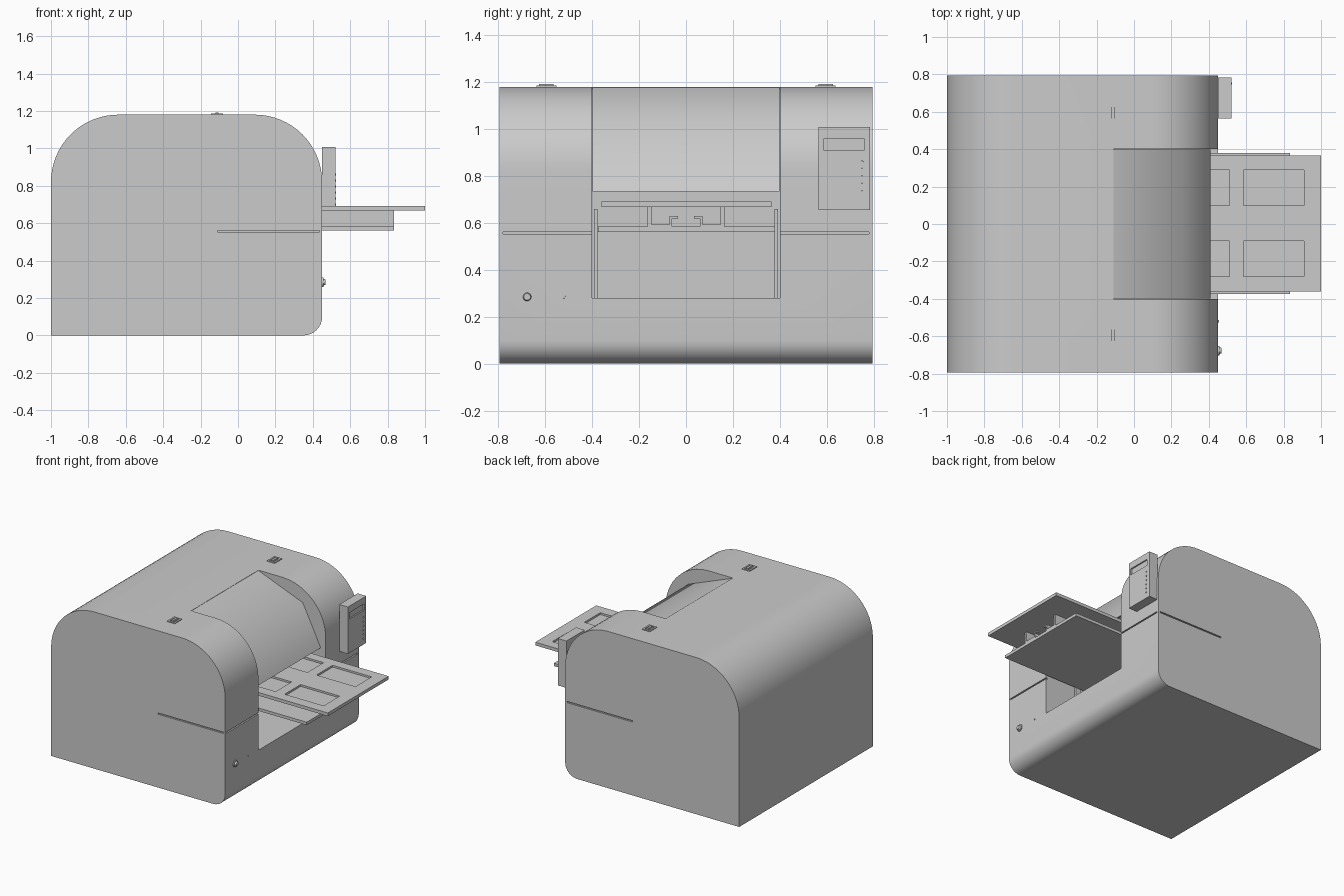
import bpy, bmesh, math
from mathutils import Matrix, Vector

if "Cube" in bpy.data.objects:
    bpy.data.objects.remove(bpy.data.objects["Cube"])


def finish(name, bm, angle=30):
    bmesh.ops.recalc_face_normals(bm, faces=bm.faces)
    me = bpy.data.meshes.new(name)
    bm.to_mesh(me)
    bm.free()
    ob = bpy.data.objects.new(name, me)
    bpy.context.collection.objects.link(ob)
    me.shade_smooth()
    me.set_sharp_from_angle(angle=math.radians(angle))
    return ob


def add_box(bm, x, y, z):
    lo, hi = Vector((x[0], y[0], z[0])), Vector((x[1], y[1], z[1]))
    m = Matrix.Translation((lo + hi) / 2) @ Matrix.Diagonal((*(hi - lo), 1))
    bmesh.ops.create_cube(bm, size=1, matrix=m)


def boxes(name, *dims):
    bm = bmesh.new()
    for d in dims:
        add_box(bm, *d)
    return finish(name, bm)


def extrude_y(name, profile, y0, y1):
    bm = bmesh.new()
    f = bm.faces.new([bm.verts.new((x, y0, z)) for x, z in profile])
    r = bmesh.ops.extrude_face_region(bm, geom=[f])
    bmesh.ops.translate(bm, vec=(0, y1 - y0, 0),
                        verts=[v for v in r["geom"] if isinstance(v, bmesh.types.BMVert)])
    return finish(name, bm)


def peg(name, x0, x1, y, z, r0, r1, n=20):
    bm = bmesh.new()
    m = Matrix.Translation(((x0 + x1) / 2, y, z)) @ Matrix.Rotation(math.pi / 2, 4, 'Y')
    bmesh.ops.create_cone(bm, cap_ends=True, segments=n, radius1=r0, radius2=r1,
                          depth=x1 - x0, matrix=m)
    return finish(name, bm)


def carve(ob, *cutters):
    for c in cutters:
        m = ob.modifiers.new("cut", 'BOOLEAN')
        m.operation, m.object, m.solver = 'DIFFERENCE', c, 'EXACT'
        c.hide_render = True
    dg = bpy.context.evaluated_depsgraph_get()
    me = bpy.data.meshes.new_from_object(ob.evaluated_get(dg))
    ob.modifiers.clear()
    ob.data = me
    me.set_sharp_from_angle(angle=math.radians(30))
    for c in cutters:
        bpy.data.objects.remove(c)


def arc(cx, cz, r, a0, a1, n=16):
    return [(cx + r * math.cos(math.radians(a0 + (a1 - a0) * i / n)),
             cz + r * math.sin(math.radians(a0 + (a1 - a0) * i / n))) for i in range(n + 1)]


# Housing with rounded top, open front bay and lid seam
profile = [(-1, 0)] + arc(0.35, 0.1, 0.1, -90, 0, 8) \
    + arc(0.09, 0.82, 0.36, 0, 90) + arc(-0.64, 0.82, 0.36, 90, 180)
body = extrude_y("housing", profile, -0.795, 0.795)
carve(body,
      boxes("bay_cutter", ((-0.11, 0.6), (-0.4, 0.4), (0.28, 1.4))),
      *[boxes("seam_cutter", ((-0.11, 0.435), sorted((s * 0.785, s * 0.9)), (0.552, 0.562)))
        for s in (-1, 1)],
      *[boxes("seam_cutter", ((0.438, 0.6), sorted((s * 0.39, s * 0.78)), (0.552, 0.562)))
        for s in (-1, 1)])

# Window sheet closing the upper part of the bay
outer = [(-0.11, 1.178), (0.26, 1.035), (0.41, 0.735)]
inner = [(0.40, 0.735), (0.252, 1.028), (-0.11, 1.168)]
pane = extrude_y("window", outer + inner, -0.399, 0.399)
pane.data.set_sharp_from_angle(angle=math.radians(60))

# Upper tray with four shallow pockets
upper = boxes("upper_tray", ((0.1, 1.0), (-0.36, 0.365), (0.668, 0.692)))
carve(upper, *[boxes("pocket_cutter", ((x, x + 0.325), y, (0.678, 0.75)))
               for x in (0.185, 0.585) for y in ((-0.28, -0.09), (0.098, 0.29))])

# Lower tray with guide rails that carry the upper tray
boxes("lower_tray", ((0.1, 0.835), (-0.375, 0.38), (0.562, 0.584)))
for s, side in ((-1, "left"), (1, "right")):
    boxes(side + "_guide",
          ((0.1, 0.835), sorted((s * 0.147, s * 0.163)), (0.584, 0.668)),
          ((0.1, 0.835), sorted((s * 0.07, s * 0.147)), (0.584, 0.594)),
          ((0.1, 0.835), sorted((s * 0.06, s * 0.07)), (0.584, 0.63)),
          ((0.1, 0.835), sorted((s * 0.035, s * 0.06)), (0.62, 0.63)))
    # Upright rails on the bay walls
    boxes(side + "_upright", ((0.16, 0.2), sorted((s * 0.378, s * 0.392)), (0.28, 0.66)))
    # Raised catches on the top
    y0, y1 = sorted((s * 0.552, s * 0.638))
    catch = boxes("top_catch_" + side, ((-0.145, -0.08), (y0, y1), (1.17, 1.186)))
    carve(catch, boxes("catch_cutter", ((-0.132, -0.093), (y0 + 0.012, y1 - 0.012), (1.181, 1.3))))
    boxes("catch_bar_" + side, ((-0.12, -0.104), (y0 + 0.012, y1 - 0.012), (1.178, 1.192)))

# Control panel with recessed screen and a row of buttons
panel = boxes("control_panel", ((0.448, 0.52), (0.565, 0.783), (0.655, 1.008)))
carve(panel, boxes("screen_cutter", ((0.51, 0.6), (0.585, 0.76), (0.91, 0.958))))
for i in range(6):
    peg("panel_button", 0.515, 0.525, 0.75, 0.70 + i * 0.032, 0.006, 0.005, 12)

# Knob and indicator light
peg("knob_base", 0.445, 0.456, -0.677, 0.285, 0.025, 0.025)
peg("knob", 0.456, 0.468, -0.677, 0.285, 0.018, 0.014)
peg("indicator", 0.445, 0.455, -0.52, 0.285, 0.007, 0.006, 12)
